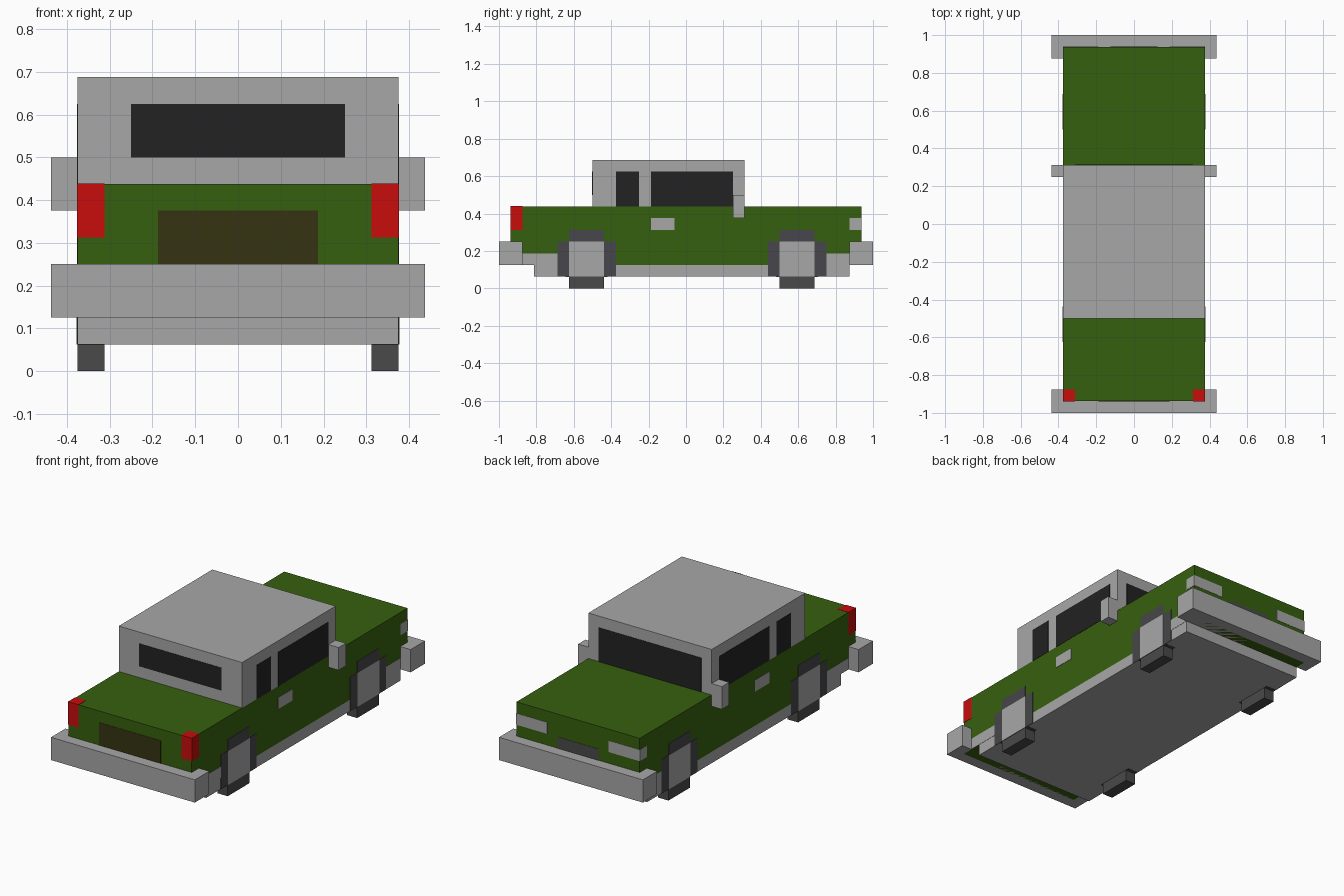
import bpy

if "Cube" in bpy.data.objects:
    bpy.data.objects.remove(bpy.data.objects["Cube"])

U = 1 / 16  # the model sits on a grid of sixteenths


def mat(name, r, g, b):
    m = bpy.data.materials.new(name)
    m.diffuse_color = (r, g, b, 1)
    m.use_nodes = True
    m.node_tree.nodes["Principled BSDF"].inputs["Base Color"].default_value = m.diffuse_color
    return m


GREY = mat("light grey", 0.39, 0.39, 0.39)
GREEN = mat("body green", 0.037, 0.117, 0.0044)
GLASS = mat("dark glass", 0.016, 0.016, 0.016)
DARK = mat("tyre grey", 0.068, 0.068, 0.068)
ARCH = mat("arch grey", 0.063, 0.062, 0.07)
RED = mat("light red", 0.58, 0.0037, 0.0037)
BROWN = mat("plate brown", 0.036, 0.033, 0.006)


def box(name, x, y, z, material):
    """Box from (min, max) ranges given in sixteenths."""
    (x0, x1), (y0, y1), (z0, z1) = x, y, z
    verts = [(a * U, b * U, c * U) for a in (x0, x1) for b in (y0, y1) for c in (z0, z1)]
    faces = [(0, 1, 3, 2), (4, 6, 7, 5), (0, 4, 5, 1), (2, 3, 7, 6), (0, 2, 6, 4), (1, 5, 7, 3)]
    me = bpy.data.meshes.new(name)
    me.from_pydata(verts, [], faces)
    me.materials.append(material)
    ob = bpy.data.objects.new(name, me)
    bpy.context.collection.objects.link(ob)
    return ob


def pair(name, x, y, z, material):
    """The same box on the right and the left."""
    box("right_" + name, x, y, z, material)
    box("left_" + name, (-x[1], -x[0]), y, z, material)


def side_plate(name, y, z, material, t=0.025):
    pair(name, (6 - t, 6 + t), y, z, material)


def end_plate(name, x, y, z, material, t=0.025):
    return box(name, x, (y - t, y + t), z, material)


# main volumes
box("body", (-6, 6), (-15, 15), (2, 7), GREEN)
box("cabin", (-6, 6), (-8, 5), (7, 11), GREY)
box("chassis", (-6, 6), (-13, 14), (1, 2), GREY)
box("front_bumper", (-7, 7), (-16, -14), (2, 4), GREY)
box("back_bumper", (-7, 7), (14, 16), (2, 4), GREY)
pair("mirror", (6, 7), (4, 5), (6, 8), GREY)

# wheels with painted arches and hubs
for end, c in (("front", -8.5), ("back", 9.5)):
    pair(end + "_tyre", (5, 6), (c - 1.5, c + 1.5), (0, 1), DARK)
    side_plate(end + "_arch", (c - 2.5, c + 2.5), (1, 4), ARCH)
    side_plate(end + "_arch_top", (c - 1.5, c + 1.5), (4, 5), ARCH)
    side_plate(end + "_hub", (c - 1.5, c + 1.5), (1, 4), GREY, 0.05)
    pair(end + "_wheel_underside", (5, 6), (c - 1.8, c + 1.8), (0.98, 1.02), DARK)

# grey sill ends beyond the wheels
side_plate("front_sill", (-14, -11), (2, 3), GREY)
side_plate("back_sill", (12, 14), (2, 3), GREY)

# windows
side_plate("small_window", (-6, -4), (7, 10), GLASS)
side_plate("large_window", (-3, 4), (7, 10), GLASS)
end_plate("front_window", (-4, 4), -8, (8, 10), GLASS)
end_plate("windscreen", (-5, 5), 5, (7, 10), GLASS)

# door handles, lights, plate and grille
side_plate("door_handle", (-3, -1), (5, 6), GREY)
pair("red_light", (5, 6.025), (-15.025, -14), (5, 7.025), RED)
side_plate("headlight_side", (14, 15), (5, 6), GREY)
for s in (-1, 1):
    end_plate("headlight", sorted((3 * s, 6 * s)), 15, (5, 6), GREY)
end_plate("number_plate", (-3, 3), -15, (4, 6), BROWN)
end_plate("grille", (-2, 2), 15, (4, 5), DARK)
